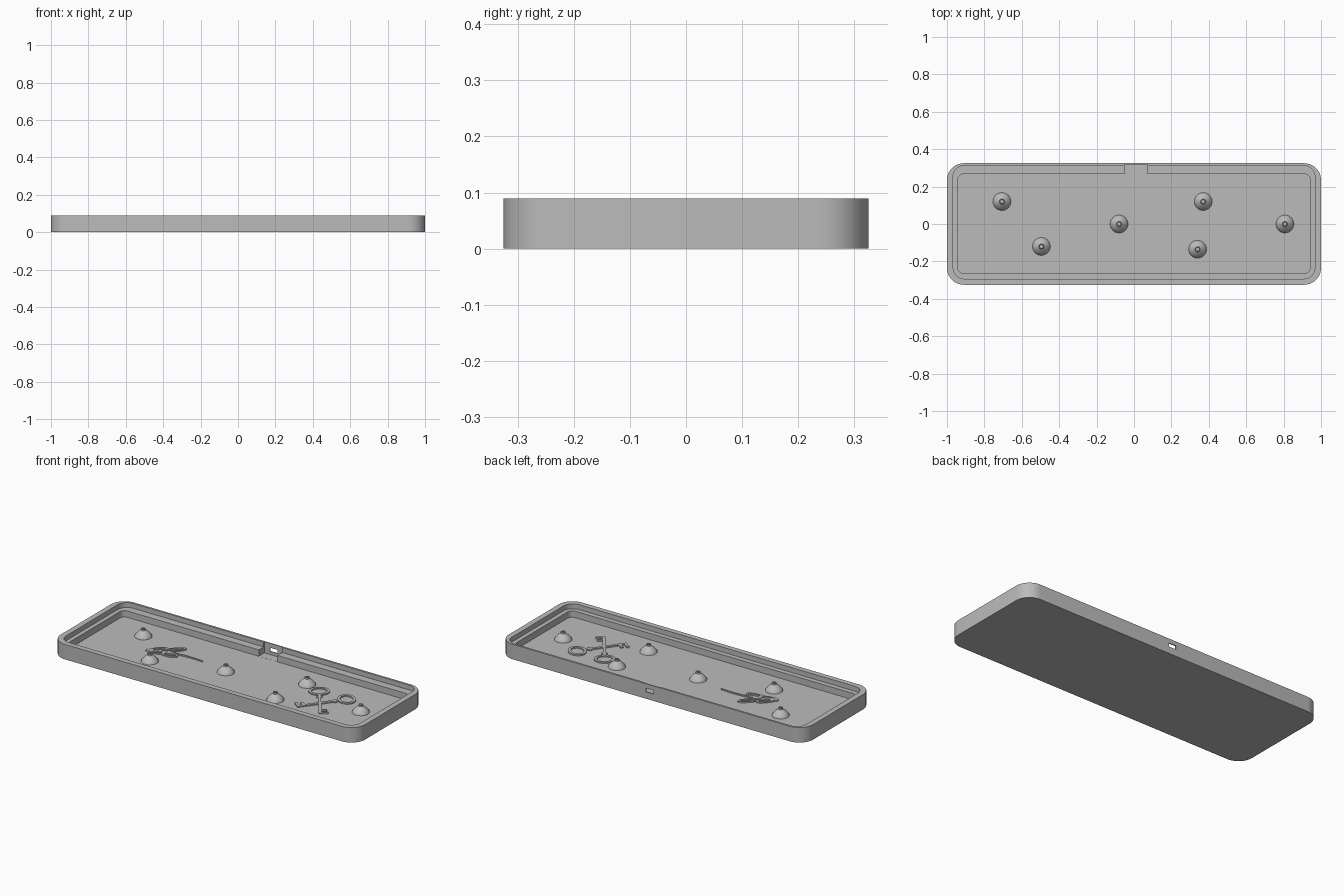
import bpy
import bmesh
from math import sin, cos, pi, radians
from mathutils import Vector

cube = bpy.data.objects.get("Cube")
if cube:
    bpy.data.objects.remove(cube, do_unlink=True)

FLOOR, LEDGE, TOP = 0.022, 0.06, 0.089
RAISE = 0.007

grey = bpy.data.materials.new("plain grey")
grey.use_nodes = True
grey.diffuse_color = (0.5, 0.5, 0.5, 1)
grey.node_tree.nodes["Principled BSDF"].inputs["Base Color"].default_value = grey.diffuse_color


def add_object(name, bm, smooth=True):
    bmesh.ops.recalc_face_normals(bm, faces=bm.faces)
    mesh = bpy.data.meshes.new(name)
    bm.to_mesh(mesh)
    bm.free()
    mesh.materials.append(grey)
    obj = bpy.data.objects.new(name, mesh)
    bpy.context.collection.objects.link(obj)
    bpy.ops.object.select_all(action="DESELECT")
    obj.select_set(True)
    bpy.context.view_layer.objects.active = obj
    if smooth:
        bpy.ops.object.shade_smooth_by_angle(angle=radians(35))
    return obj


def bridge(bm, a, b, closed=True):
    n = len(a)
    for i in range(n if closed else n - 1):
        j = (i + 1) % n
        bm.faces.new((a[i], a[j], b[j], b[i]))


def rounded_loop(bm, x0, x1, y0, y1, r, z, steps=10):
    corners = [(x1 - r, y1 - r), (x0 + r, y1 - r), (x0 + r, y0 + r), (x1 - r, y0 + r)]
    loop = []
    for k, (cx, cy) in enumerate(corners):
        for s in range(steps + 1):
            a = pi / 2 * (k + s / steps)
            loop.append(bm.verts.new((cx + r * cos(a), cy + r * sin(a), z)))
    return loop


def cutter(name, x0, x1, y0, y1, z0, z1):
    bm = bmesh.new()
    bmesh.ops.create_cube(bm, size=1)
    for v in bm.verts:
        v.co = ((x0 + x1) / 2 + v.co.x * (x1 - x0),
                (y0 + y1) / 2 + v.co.y * (y1 - y0),
                (z0 + z1) / 2 + v.co.z * (z1 - z0))
    obj = add_object(name, bm, smooth=False)
    obj.hide_render = True
    return obj


# Tray: outer wall, rim, stepped ledge and sunken floor
outer = (-1, 1, -0.325, 0.325, 0.09)
lip = (-0.967, 0.967, -0.293, 0.313, 0.06)
well = (-0.942, 0.942, -0.264, 0.267, 0.03)
bm = bmesh.new()
loops = [rounded_loop(bm, *shape, z) for shape, z in (
    (outer, 0), (outer, TOP), (lip, TOP), (lip, LEDGE), (well, LEDGE), (well, FLOOR))]
for a, b in zip(loops, loops[1:]):
    bridge(bm, a, b)
bm.faces.new(loops[0])
bm.faces.new(loops[-1])
tray = add_object("tray", bm)

# Socket recess in the back ledge, and the slot through the back wall
cutters = [cutter("recess_cutter", -0.05, 0.072, 0.25, 0.319, FLOOR + 0.0005, 0.12),
           cutter("slot_cutter", -0.013, 0.035, 0.3, 0.35, 0.041, 0.063)]
bpy.context.view_layer.objects.active = tray
for c in cutters:
    mod = tray.modifiers.new(c.name, "BOOLEAN")
    mod.operation = "DIFFERENCE"
    mod.solver = "EXACT"
    mod.object = c
    bpy.ops.object.modifier_apply(modifier=mod.name)
for c in cutters:
    bpy.data.objects.remove(c, do_unlink=True)


# Mounting posts: flared domes with a small hollow nub
def post(index, x, y):
    profile = [(0.048, -0.001), (0.046, 0.006), (0.039, 0.016), (0.029, 0.026),
               (0.019, 0.034), (0.014, 0.038), (0.013, 0.046), (0.008, 0.046), (0.008, 0.036)]
    n = 32
    bm = bmesh.new()
    rings = [[bm.verts.new((x + r * cos(2 * pi * i / n), y + r * sin(2 * pi * i / n), FLOOR + z))
              for i in range(n)] for r, z in profile]
    for a, b in zip(rings, rings[1:]):
        bridge(bm, a, b)
    bm.faces.new(rings[0])
    bm.faces.new(rings[-1])
    add_object(f"mounting_post_{index}", bm)


for i, (x, y) in enumerate([(-0.706, 0.12), (-0.495, -0.12), (-0.08, 0),
                            (0.37, 0.12), (0.34, -0.135), (0.807, 0)]):
    post(i + 1, x, y)


# Raised flat strip along a path, with an optional tapered end
def strip(bm, points, width, closed=False, end_width=None):
    end_width = width if end_width is None else end_width
    pts = [Vector(p) for p in points]
    n = len(pts)
    rows = [[], [], [], []]
    for i, p in enumerate(pts):
        before = pts[i - 1] if closed or i else p
        after = pts[(i + 1) % n] if closed or i < n - 1 else p
        d = (after - before).normalized()
        side = Vector((-d.y, d.x)) * (width + (end_width - width) * i / (n - 1)) / 2
        for row, (s, z) in zip(rows, ((1, -0.001), (1, RAISE), (-1, RAISE), (-1, -0.001))):
            row.append(bm.verts.new((*(p + side * s), FLOOR + z)))
    for k in range(4):
        bridge(bm, rows[k], rows[(k + 1) % 4], closed)
    if not closed:
        bm.faces.new([r[0] for r in rows])
        bm.faces.new([r[-1] for r in rows])


def ellipse(centre, along, length, breadth, n=28):
    across = Vector((-along.y, along.x))
    return [centre + along * length * cos(2 * pi * i / n) + across * breadth * sin(2 * pi * i / n)
            for i in range(n)]


# Crossed keys, mirrored about their shared centre line
for name, s in (("left_key", 1), ("right_key", -1)):
    head = Vector((0.566 + s * 0.09, 0.083))
    tip = Vector((0.566 - s * 0.076, -0.145))
    along = (tip - head).normalized()
    out = Vector((along.y, -along.x)) * s
    bm = bmesh.new()
    strip(bm, ellipse(head, along, 0.042, 0.05), 0.015, closed=True)
    strip(bm, [head + along * 0.042, tip], 0.016)
    strip(bm, [head + along * 0.07 - out * 0.016, head + along * 0.07 + out * 0.016], 0.012)
    for back, reach in ((0.008, 0.045), (0.04, 0.038)):
        root = tip - along * back
        strip(bm, [root, root + out * reach], 0.016)
    add_object(name, bm, smooth=False)

# Feathery sprig: a tapering stem with slim leaves
bm = bmesh.new()
stem = [Vector((-0.59 + 0.335 * t, -0.02 + 0.055 * t + 0.025 * sin(pi * t)))
        for t in [i / 12 for i in range(13)]]
strip(bm, stem, 0.016, end_width=0.005)
for x, y, angle, length in ((-0.54, 0.02, 50, 0.05), (-0.47, 0.06, 48, 0.07),
                            (-0.53, -0.01, 15, 0.05), (-0.45, 0.0, 10, 0.045)):
    a = radians(angle)
    strip(bm, ellipse(Vector((x, y)), Vector((cos(a), sin(a))), length, 0.016), 0.01, closed=True)
add_object("sprig", bm, smooth=False)
